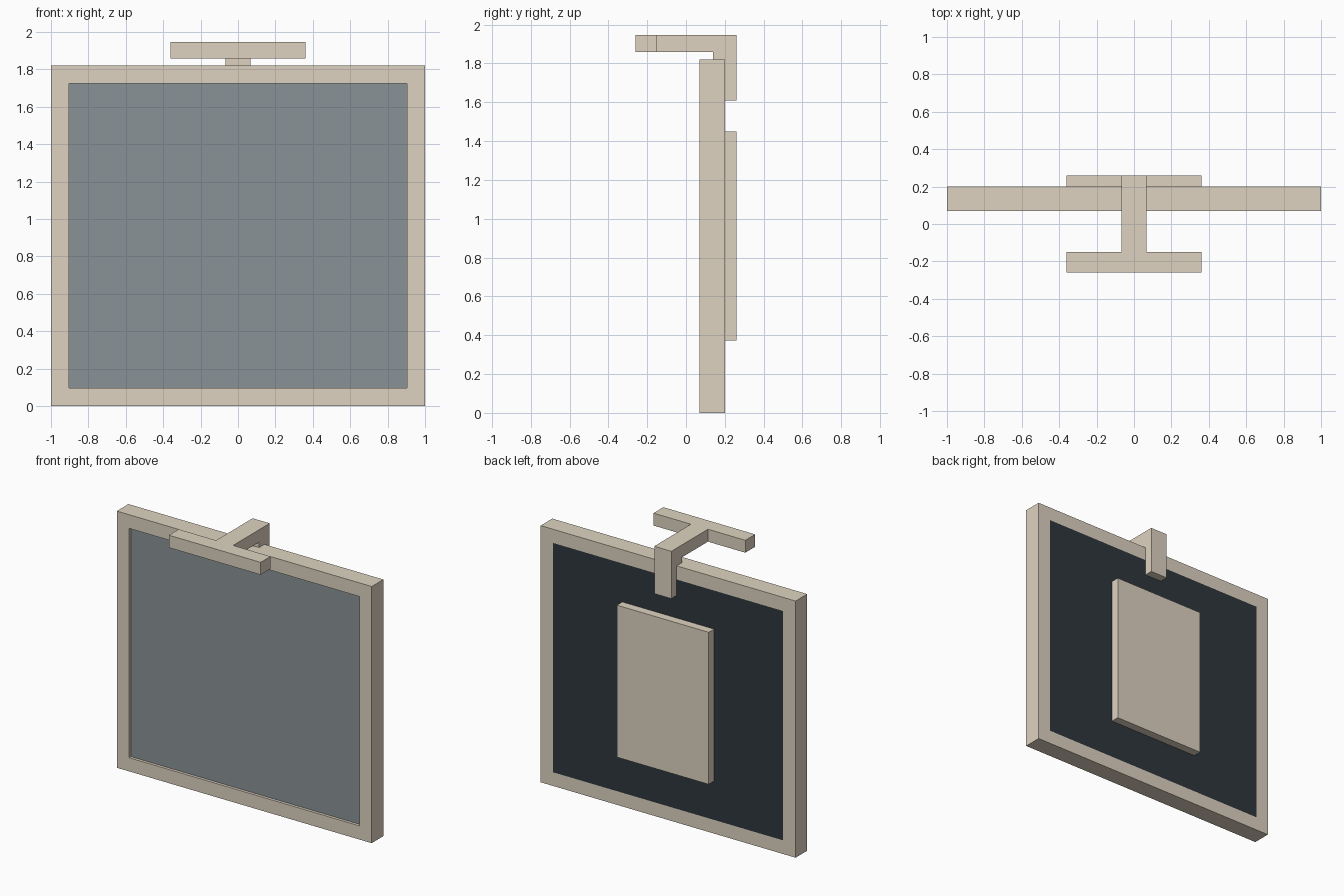
import bpy
import bmesh
from mathutils import Vector

old = bpy.data.objects.get("Cube")
if old:
    bpy.data.objects.remove(old, do_unlink=True)


def material(name, rgb):
    mat = bpy.data.materials.new(name)
    mat.use_nodes = True
    mat.diffuse_color = (*rgb, 1)
    mat.node_tree.nodes["Principled BSDF"].inputs["Base Color"].default_value = (*rgb, 1)
    return mat


beige = material("warm_beige", (0.73, 0.65, 0.53))
glass_grey = material("glass_grey", (0.255, 0.287, 0.304))
dark_slate = material("dark_slate", (0.028, 0.038, 0.046))


def finish(name, bm, mat):
    bmesh.ops.recalc_face_normals(bm, faces=bm.faces[:])
    mesh = bpy.data.meshes.new(name)
    bm.to_mesh(mesh)
    bm.free()
    mesh.materials.append(mat)
    obj = bpy.data.objects.new(name, mesh)
    bpy.context.collection.objects.link(obj)
    return obj


def extrude(bm, faces, offset):
    """Turn flat faces into a closed solid."""
    result = bmesh.ops.extrude_face_region(bm, geom=faces, use_keep_orig=True)
    verts = [g for g in result["geom"] if isinstance(g, bmesh.types.BMVert)]
    bmesh.ops.translate(bm, verts=verts, vec=Vector(offset))


def prism(name, outline, offset, mat, border=0):
    """Extrude an outline; a border leaves only a rim around an opening."""
    bm = bmesh.new()
    face = bm.faces.new([bm.verts.new(p) for p in outline])
    if border:
        bm.normal_update()
        bmesh.ops.inset_region(bm, faces=[face], thickness=border,
                               use_boundary=True, use_even_offset=True)
        bmesh.ops.delete(bm, geom=[face], context='FACES')
    extrude(bm, bm.faces[:], offset)
    return finish(name, bm, mat)


def slab(name, half, y0, y1, z0, z1, mat, border=0):
    outline = [(-half, y0, z0), (half, y0, z0), (half, y0, z1), (-half, y0, z1)]
    return prism(name, outline, (0, y1 - y0, 0), mat, border)


FRONT, BACK, REAR = 0.07, 0.2, 0.26
HEIGHT, RIM = 1.82, 0.097
GLASS = FRONT + 0.02

# Picture frame with its recessed front pane and flush backing
slab("frame", 1, FRONT, BACK, 0, HEIGHT, beige, RIM)
slab("front_pane", 1 - RIM, GLASS, GLASS + 0.03, RIM, HEIGHT - RIM, glass_grey)
slab("back_panel", 1 - RIM, GLASS + 0.03, BACK, RIM, HEIGHT - RIM, dark_slate)

# Raised plate on the back
slab("back_plate", 0.36, BACK, REAR, 0.372, 1.45, beige)

# Hook that clips over the frame, with a crossbar in front
stem = 0.067
top, under, bar_back = 1.946, 1.858, -0.15
profile = [(bar_back, top), (REAR, top), (REAR, 1.61), (BACK, 1.61),
           (BACK, HEIGHT), (0.14, HEIGHT), (0.14, under), (bar_back, under)]
prism("hook", [(-stem, y, z) for y, z in profile], (2 * stem, 0, 0), beige)
slab("crossbar", 0.36, -REAR, bar_back, under, top, beige)
